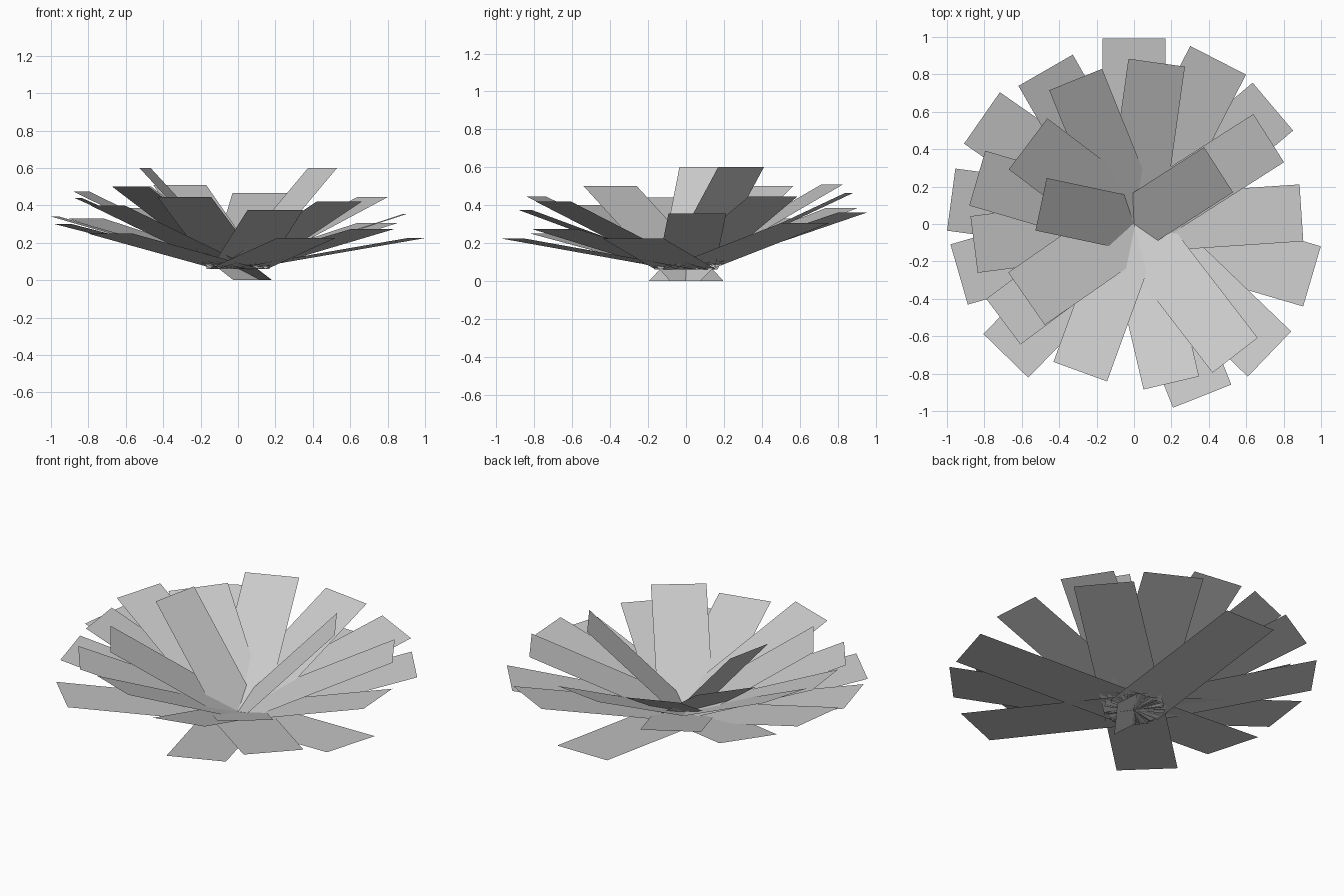
import bpy
import math
from mathutils import Vector

cube = bpy.data.objects.get("Cube")
if cube:
    bpy.data.objects.remove(cube, do_unlink=True)

# Single grey material
grey = bpy.data.materials.new("plain_grey")
grey.use_nodes = True
COLOUR = (0.6, 0.6, 0.6, 1.0)
grey.diffuse_color = COLOUR
grey.node_tree.nodes["Principled BSDF"].inputs["Base Color"].default_value = COLOUR


def leaf(name, angle, tip_r, tip_z, width, base_r, base_z):
    """Flat rectangular leaf running outward and upward from the centre."""
    a = math.radians(angle)
    out = Vector((math.cos(a), math.sin(a), 0))
    side = Vector((-math.sin(a), math.cos(a), 0)) * width / 2
    base = out * base_r + Vector((0, 0, base_z))
    tip = out * tip_r + Vector((0, 0, tip_z))
    mesh = bpy.data.meshes.new(name)
    mesh.from_pydata([base - side, tip - side, tip + side, base + side],
                     [], [(0, 1, 2, 3)])
    mesh.materials.append(grey)
    obj = bpy.data.objects.new(name, mesh)
    bpy.context.collection.objects.link(obj)


# Each ring: name, width, base radius, base height, leaves (angle, tip radius, tip height)
RINGS = [
    # low, wide outer leaves
    ("outer_leaf", 0.335, 0.0, 0.06, [
        (90, 0.993, 0.19), (62.8, 0.984, 0.36), (40.2, 0.972, 0.305),
        (-16.4, 0.992, 0.225), (-43.8, 1.004, 0.275), (-68.4, 0.99, 0.225),
        (-134.2, 0.983, 0.25), (-163.9, 0.973, 0.30), (172.4, 0.986, 0.34),
        (145.1, 0.991, 0.33), (119.9, 0.948, 0.385)]),
    # steeper, narrower middle leaves
    ("middle_leaf", 0.305, 0.0, 0.06, [
        (82, 0.871, 0.465), (32.5, 0.854, 0.445), (3.8, 0.897, 0.355),
        (-52.4, 0.886, 0.42), (-76.8, 0.873, 0.375), (-110, 0.84, 0.445),
        (-143.2, 0.872, 0.40), (-172.7, 0.862, 0.44), (163.7, 0.873, 0.475),
        (112, 0.833, 0.51)]),
    # pair crossing the centre down to the ground
    ("crossing_leaf", 0.342, -0.10, 0.0, [
        (-145.2, 0.70, 0.50), (142.9, 0.71, 0.50)]),
    # short upright pair
    ("inner_leaf", 0.287, 0.0, 0.06, [
        (32.7, 0.537, 0.60), (168, 0.508, 0.60)]),
]

for ring, width, base_r, base_z, leaves in RINGS:
    for i, (angle, tip_r, tip_z) in enumerate(leaves, 1):
        leaf(f"{ring}_{i}", angle, tip_r, tip_z, width, base_r, base_z)
